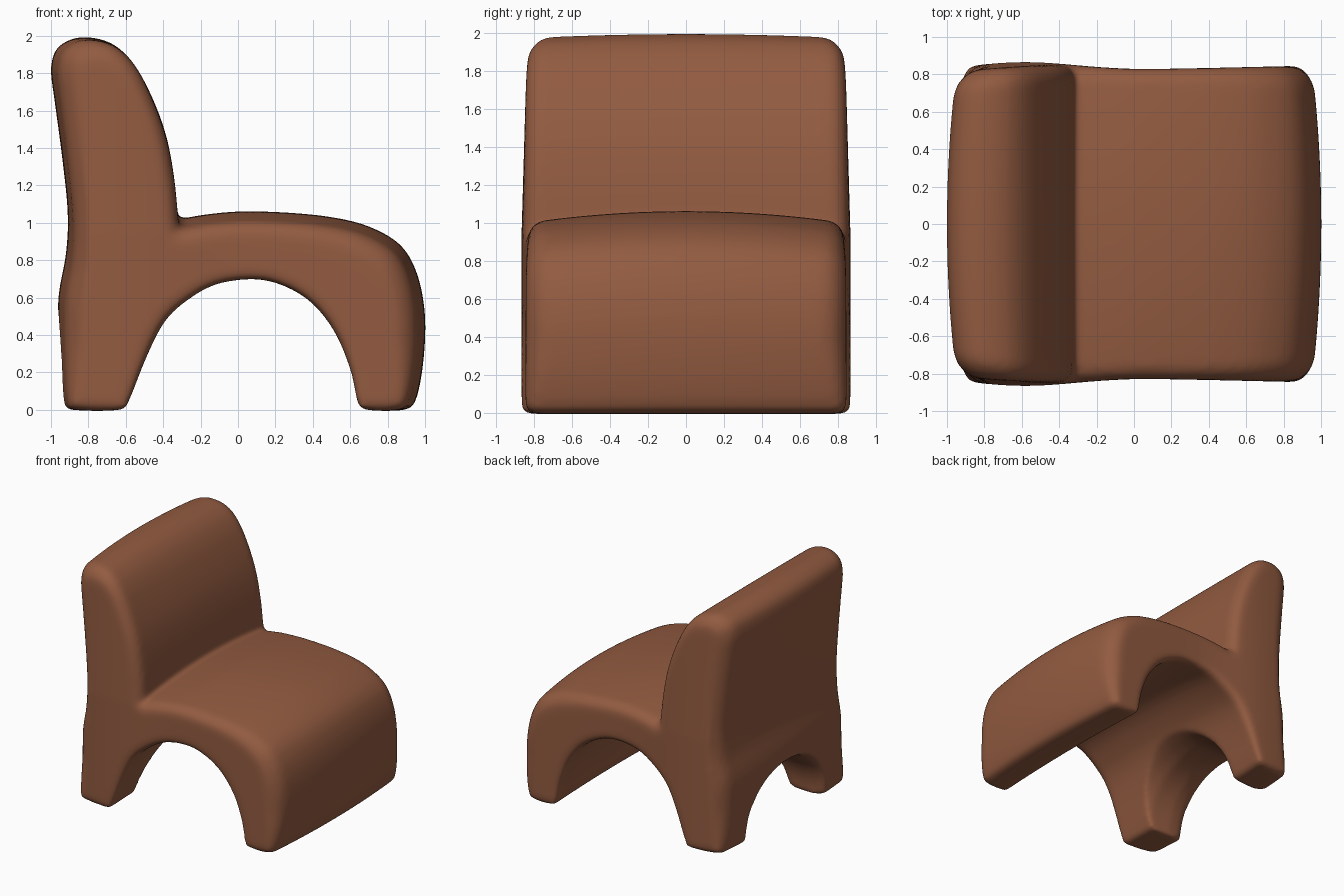
import bpy, bmesh, math
from mathutils import Vector

if "Cube" in bpy.data.objects:
    bpy.data.objects.remove(bpy.data.objects["Cube"])

# Side outline of the chair (x, z), starting at the seat/back crease
OUTLINE = [(-.32, 1.015), (-.2, 1.04), (0, 1.06), (.25, 1.055), (.5, 1.03), (.7, .98),
           (.87, .88), (.96, .72), (1.0, .5), (.99, .25), (.95, .05), (.89, 0), (.71, 0),
           (.66, .04), (.62, .22), (.53, .44), (.40, .61), (.24, .71), (.08, .745),
           (-.12, .715), (-.28, .62), (-.4, .5), (-.5, .3), (-.6, .05), (-.65, 0),
           (-.90, 0), (-.95, .04), (-.96, .3), (-.96, .6), (-.92, .83), (-.91, 1.05),
           (-.94, 1.35), (-.98, 1.65), (-1.0, 1.82), (-.97, 1.93), (-.88, 1.985),
           (-.78, 1.99), (-.66, 1.95), (-.55, 1.84), (-.45, 1.65), (-.38, 1.45), (-.34, 1.23)]
H = 0.85   # half width before shaping


def smooth_outline(pts, sub=4):
    """Catmull-Rom curve through the outline, kept sharp at point 0."""
    p = [Vector(q) for q in pts]
    n, out = len(p), []
    for i in range(n):
        b, c = p[i], p[(i + 1) % n]
        a = b if i == 0 else p[i - 1]
        d = c if i == n - 1 else p[(i + 2) % n]
        for k in range(sub):
            t = k / sub
            out.append(b + 0.5 * ((c - a) * t + (2*a - 5*b + 4*c - d) * t*t
                                  + (3*b - a - 3*c + d) * t**3))
    return out


def loft(name, rings):
    """Closed object from a list of equal-length point rings."""
    bm = bmesh.new()
    vs = [[bm.verts.new(p) for p in r] for r in rings]
    n = len(vs[0])
    for r, s in zip(vs, vs[1:]):
        for i in range(n):
            bm.faces.new((r[i], r[(i + 1) % n], s[(i + 1) % n], s[i]))
    caps = [bm.faces.new(vs[0][::-1]), bm.faces.new(vs[-1])]
    bmesh.ops.triangulate(bm, faces=caps)
    bmesh.ops.recalc_face_normals(bm, faces=bm.faces)
    me = bpy.data.meshes.new(name)
    bm.to_mesh(me)
    bm.free()
    ob = bpy.data.objects.new(name, me)
    bpy.context.collection.objects.link(ob)
    return ob


# Chair body: outline swept across the width with rounded side edges
curve = smooth_outline(OUTLINE)
normals = []
for i, p in enumerate(curve):
    t = curve[(i + 1) % len(curve)] - curve[i - 1]
    normals.append(Vector((t.y, -t.x)).normalized())   # points into the body


def edge_radius(p, nrm):
    under = -0.7 < p.x < 0.7 and p.y < 0.8              # arch side: tight edge
    r = 0.06 if under else 0.075 + 0.065 * min(1, abs(p.x)) ** 2
    return r * (0.45 + 0.55 * min(1, max(0, p.y) / 0.4))


def section(side, u, a):
    """u: position across the width (0..1), a: angle round the side edge."""
    ring = []
    for p, nrm in zip(curve, normals):
        r = edge_radius(p, nrm)
        q = p + nrm * r * (1 - math.cos(a))
        ring.append((q.x, side * ((H - r) * u + r * math.sin(a)), q.y))
    return ring


steps = [(k / 8, 0) for k in range(9)] + [(1, math.radians(15 * k)) for k in range(1, 7)]
rings = [section(-1, u, a) for u, a in reversed(steps)] + [section(1, u, a) for u, a in steps[1:]]
chair = loft("chair_body", rings)

# Arch between the two rear legs, flared at both mouths
arch_rings = []
for x, s in [(-1.15, 1.16), (-.97, 1.08), (-.9, 1.01), (-.8, .98), (-.6, .99), (-.45, 1.07), (-.2, 1.25)]:
    ring = [(x, -.5 * s, -.2), (x, .5 * s, -.2)]
    for k in range(25):
        a = math.pi * k / 24
        ca = math.cos(a)
        ring.append((x, .5 * s * math.copysign(abs(ca) ** .9, ca), .48 * s * abs(math.sin(a)) ** .9))
    arch_rings.append(ring)
cutter = loft("rear_arch_cutter", arch_rings)
cutter.hide_render = True

# Cut the arch, then soften everything into one upholstered skin
m = chair.modifiers.new("arch", 'BOOLEAN')
m.operation, m.object, m.solver = 'DIFFERENCE', cutter, 'EXACT'
m = chair.modifiers.new("skin", 'REMESH')
m.mode, m.voxel_size, m.use_smooth_shade = 'VOXEL', 0.02, True
m = chair.modifiers.new("soften", 'SMOOTH')
m.factor, m.iterations = 0.5, 10
bpy.context.view_layer.objects.active = chair
chair.select_set(True)
for name in ("arch", "skin", "soften"):
    bpy.ops.object.modifier_apply(modifier=name)
bpy.data.objects.remove(cutter)

# Cushion shaping: crowned seat, bowed front and back, waisted sides
for v in chair.data.vertices:
    x, y, z = v.co
    c = (y / H) ** 2
    half = 0.825 + 0.04 * math.exp(-((x + .6) / .4) ** 2) + 0.022 * max(0, x)
    half *= 1 - 0.035 * max(0, z - 1)
    drop = 0.06 * min(1, max(0, z) / 0.8) * (1 - 0.65 * min(1, max(0, z - 1.1) / 0.8))
    v.co = (x * (1 - .05 * c * min(1, abs(x))), y * half / H, z - drop * c)

# Brown upholstery
mat = bpy.data.materials.new("brown_upholstery")
mat.diffuse_color = (0.29, 0.105, 0.052, 1)
mat.use_nodes = True
mat.node_tree.nodes["Principled BSDF"].inputs["Base Color"].default_value = mat.diffuse_color
chair.data.materials.clear()
chair.data.materials.append(mat)
